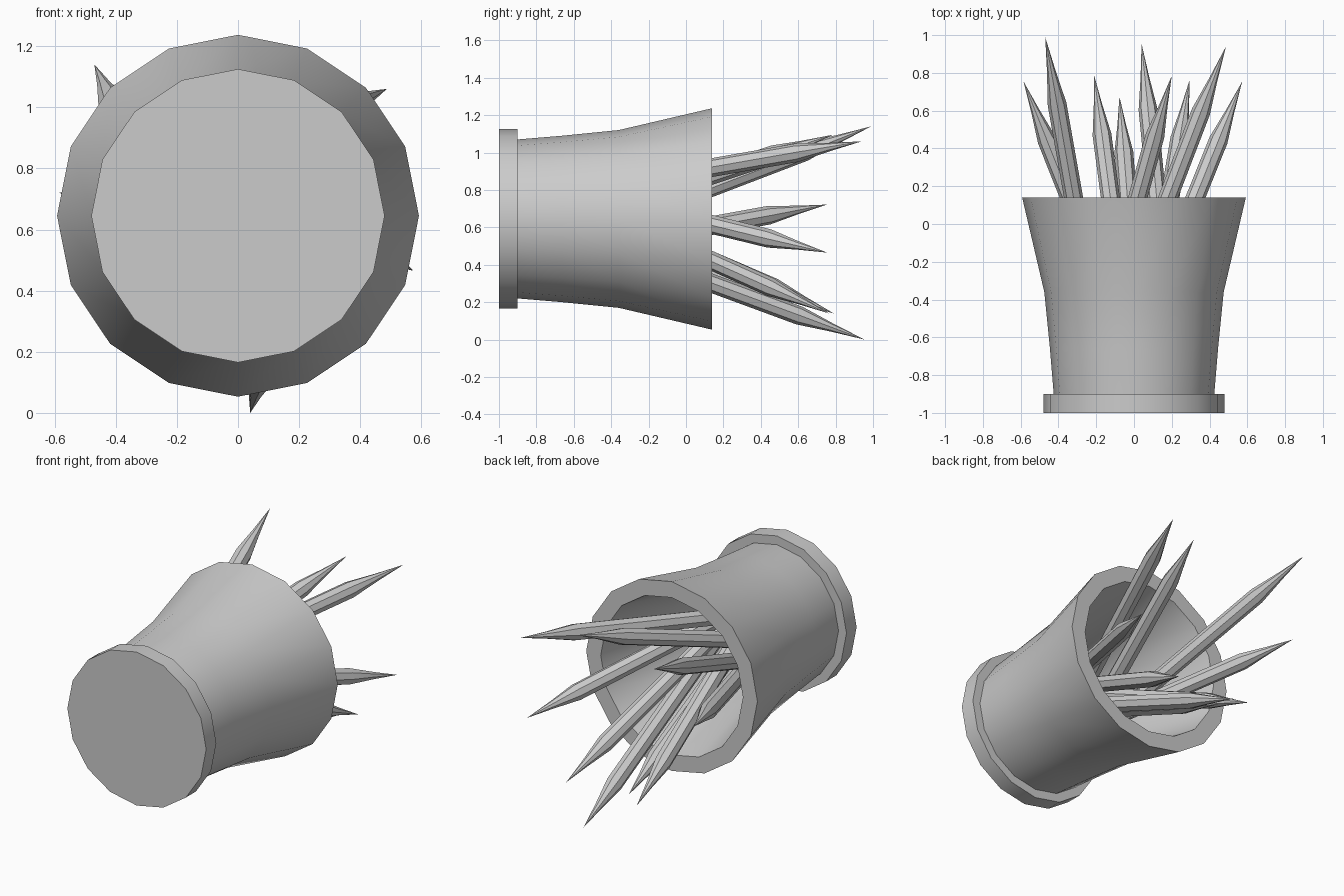
import bpy, bmesh, math
from mathutils import Vector, Matrix

if "Cube" in bpy.data.objects:
    bpy.data.objects.remove(bpy.data.objects["Cube"])

CENTRE_Z = 0.645


def lathe(name, profile, sides, matrix, closed=False):
    """Spin (radius, height) pairs around local z; radius 0 makes a pole."""
    bm = bmesh.new()
    rings = []
    for r, h in profile:
        if r == 0:
            rings.append([bm.verts.new((0, 0, h))] * sides)
        else:
            rings.append([bm.verts.new((r * math.cos(2 * math.pi * i / sides),
                                        r * math.sin(2 * math.pi * i / sides), h))
                          for i in range(sides)])
    pairs = list(zip(rings, rings[1:]))
    if closed:
        pairs.append((rings[-1], rings[0]))
    for a, b in pairs:
        for i in range(sides):
            j = (i + 1) % sides
            quad = list(dict.fromkeys((a[i], a[j], b[j], b[i])))
            bm.faces.new(quad)
    bmesh.ops.recalc_face_normals(bm, faces=bm.faces)
    mesh = bpy.data.meshes.new(name)
    bm.to_mesh(mesh)
    bm.free()
    obj = bpy.data.objects.new(name, mesh)
    obj.matrix_world = matrix
    bpy.context.collection.objects.link(obj)
    bpy.ops.object.select_all(action='DESELECT')
    obj.select_set(True)
    bpy.context.view_layer.objects.active = obj
    bpy.ops.object.shade_smooth_by_angle(angle=math.radians(40))
    return obj


# Cup lies on its side: local z runs along world y
lying = Matrix.Translation((0, 0, CENTRE_Z)) @ Matrix.Rotation(-math.pi / 2, 4, 'X')

# Flared cup wall, with thickness
outer = [(0.425, -0.9), (0.445, -0.66), (0.475, -0.36), (0.592, 0.14)]
inner = [(r - 0.1, y) for r, y in reversed(outer)]
lathe("cup_wall", outer + inner, 16, lying, closed=True)

# Base disc
lathe("cup_base", [(0, -1), (0.48, -1), (0.48, -0.9), (0, -0.9)], 16, lying)

# Pencils: where each crosses the rim plane (x, z), and its tip (x, y, z)
RIM_Y, FLOOR_Y = 0.14, -0.88
pencils = [
    ((-0.32, 0.815), (-0.47, 0.99, 1.14)),
    ((0.18, 0.92), (0.487, 0.94, 1.06)),
    ((0.02, 0.88), (0.20, 0.785, 1.095)),
    ((0.325, 0.615), (0.573, 0.755, 0.465)),
    ((-0.34, 0.61), (-0.585, 0.755, 0.722)),
    ((0.12, 0.30), (0.04, 0.955, 0.0)),
    ((0.19, 0.42), (0.295, 0.765, 0.14)),
    ((-0.125, 0.42), (-0.212, 0.79, 0.14)),
    ((-0.035, 0.33), (-0.077, 0.675, 0.13)),
]
for n, ((rx, rz), tip) in enumerate(pencils, 1):
    tip = Vector(tip)
    slope = (tip - Vector((rx, RIM_Y, rz))) / (tip.y - RIM_Y)
    start = tip - slope * (tip.y - FLOOR_Y)
    length = (tip - start).length
    point = 0.19 * length
    r = 0.05
    profile = [(0, 0), (r, 0), (r, length - point),
               (r * 0.45, length - point * 0.5), (0, length)]
    turn = slope.to_track_quat('Z', 'Y').to_matrix().to_4x4()
    lathe(f"pencil_{n}", profile, 8, Matrix.Translation(start) @ turn)
